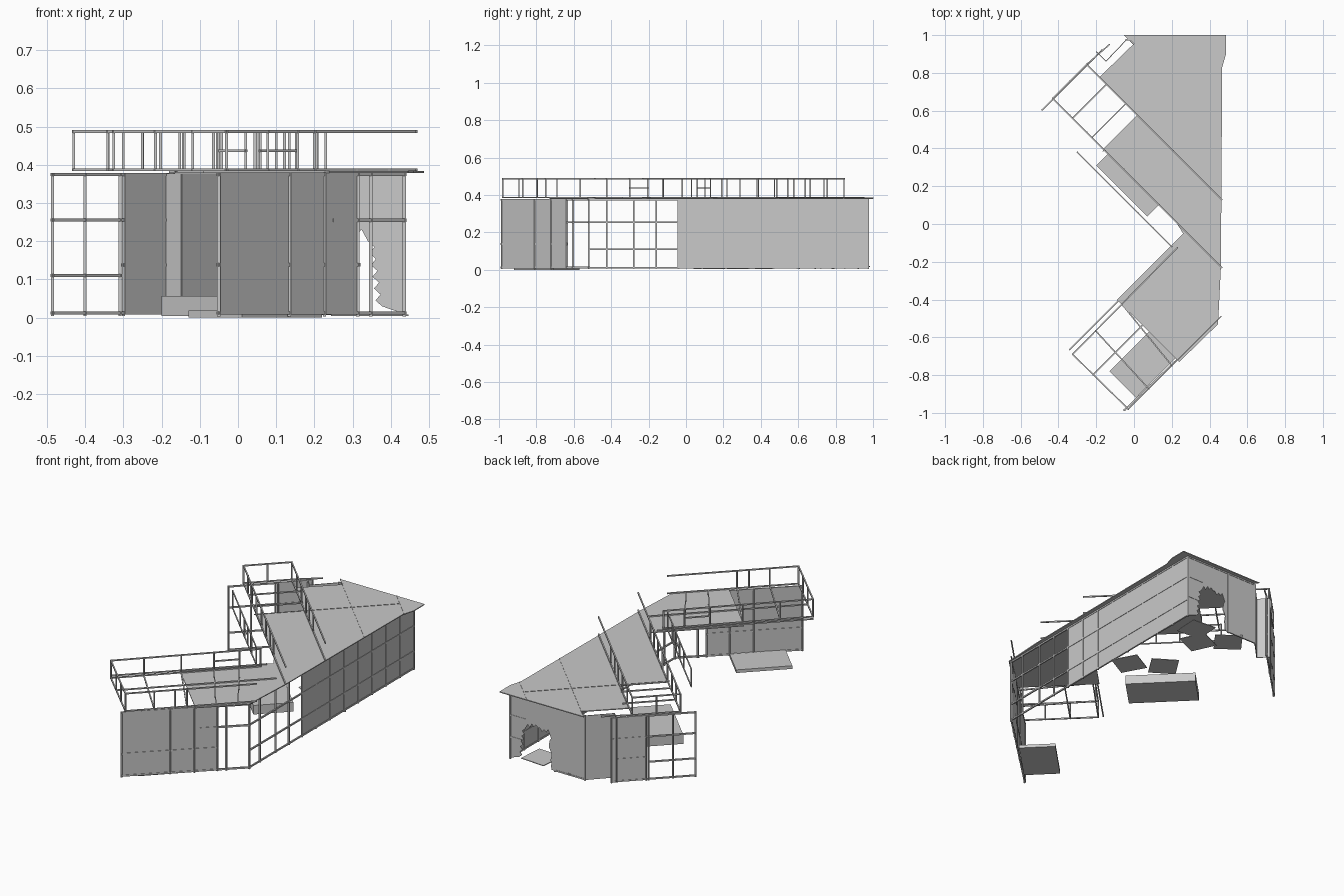
import bpy, bmesh, random
from mathutils import Vector, Matrix

random.seed(4)
if "Cube" in bpy.data.objects:
    bpy.data.objects.remove(bpy.data.objects["Cube"])

GREY = bpy.data.materials.new("light grey")
GREY.use_nodes = True
GREY.diffuse_color = (0.585, 0.585, 0.585, 1)
GREY.node_tree.nodes["Principled BSDF"].inputs["Base Color"].default_value = GREY.diffuse_color


def finish(name, bm):
    bmesh.ops.recalc_face_normals(bm, faces=bm.faces)
    me = bpy.data.meshes.new(name)
    bm.to_mesh(me)
    bm.free()
    me.materials.append(GREY)
    ob = bpy.data.objects.new(name, me)
    bpy.context.collection.objects.link(ob)


def extruded(name, pts, offset):
    """Flat outline pushed along an offset into a slab."""
    bm = bmesh.new()
    face = bm.faces.new([bm.verts.new(p) for p in pts])
    top = bmesh.ops.extrude_face_region(bm, geom=[face])["geom"]
    verts = [v for v in top if isinstance(v, bmesh.types.BMVert)]
    bmesh.ops.translate(bm, verts=verts, vec=offset)
    finish(name, bm)


def slab(name, outline, z0, z1):
    extruded(name, [(x, y, z0) for x, y in outline], (0, 0, z1 - z0))


def wall(name, a, b, z0=0.008, z1=0.377, thick=0.004):
    d = Vector((b[0] - a[0], b[1] - a[1], 0)).normalized()
    side = Vector((-d.y, d.x, 0)) * thick
    pts = [Vector((x, y, z)) - side / 2 for x, y, z in
           ((*a, z0), (*b, z0), (*b, z1), (*a, z1))]
    extruded(name, pts, side)


def bars(name, segments, w=0.007):
    """Square bars between pairs of points, joined in one object."""
    bm = bmesh.new()
    for a, b in segments:
        a, b = Vector(a), Vector(b)
        d = b - a
        rot = d.to_track_quat("Z", "Y").to_matrix().to_4x4()
        m = Matrix.Translation((a + b) / 2) @ rot @ Matrix.Diagonal((w, w, d.length + w, 1))
        bmesh.ops.create_cube(bm, size=1, matrix=m)
    finish(name, bm)


def at(a, b, t):
    return (a[0] + (b[0] - a[0]) * t, a[1] + (b[1] - a[1]) * t)


def grid(a, b, posts, rails, z0=0.008, z1=0.375):
    """Posts at fractions along a line, rails given as (height, from, to)."""
    seg = [((*at(a, b, t), z0), (*at(a, b, t), z1)) for t in posts]
    seg += [((*at(a, b, s), z), (*at(a, b, e), z)) for z, s, e in rails]
    return seg


FULL = [(0.012, 0, 1), (0.375, 0, 1)]

# Front diagonal wall with an open doorway at its end
sw, se = (-0.05, -0.985), (0.435, -0.52)
wall("front_wall", sw, at(sw, se, 0.75))
bars("front_wall_frame", grid(sw, se, (0, 0.38, 0.57, 0.75, 0.82, 1),
     FULL + [(0.138, 0, 0.75), (0.255, 0.62, 1)]), 0.009)

# Long side: open window grid, then solid wall
side_a, side_b = (0.435, -0.04), (0.435, 0.975)
bars("side_window_frame", grid(se, side_a, (0, 0.2, 0.5, 0.75, 1),
     FULL + [(0.11, 0, 1), (0.255, 0, 1)]), 0.008)
wall("side_wall", side_a, side_b)
bars("side_wall_frame", grid(side_a, side_b, [k / 8 for k in range(9)],
     FULL + [(0.255, 0, 1), (0.11, 0, 1)]), 0.009)

# Back wall with a jagged broken opening down to the floor
outline = [(0.435, 0.01), (0.435, 0.377), (-0.04, 0.377), (-0.04, 0.01), (0.17, 0.01)]
for i in range(1, 11):
    outline.append((0.17 + random.uniform(0, 0.02), 0.01 + 0.018 * i))
for i in range(1, 12):
    outline.append((0.18 + 0.013 * i, 0.22 + (i % 2) * 0.015 + random.uniform(-0.01, 0.01)))
for i in range(12):
    outline.append((0.34 + 0.002 * i + (i % 2) * 0.015, 0.2 - 0.0155 * i))
extruded("broken_back_wall", [(x, 0.973, z) for x, z in outline], (0, 0.004, 0))
back_a, back_b = (-0.04, 0.975), (0.435, 0.975)
bars("back_wall_frame", grid(back_a, back_b, (0, 0.4, 1),
     [(0.375, 0, 1), (0.012, 0, 0.4), (0.255, 0.8, 1), (0.13, 0.85, 1)]), 0.008)

# Stepped rear corner
wall("corner_wall", (-0.04, 0.975), (-0.148, 0.862))
wall("corner_return", (-0.148, 0.862), (-0.2, 0.912))
nw, ne = (-0.485, 0.605), (-0.17, 0.92)
wall("rear_panel", at(nw, ne, 0.58), ne)
bars("rear_window_frame", grid(nw, ne, (0, 0.27, 0.56, 0.59, 1),
     FULL + [(0.11, 0, 0.56), (0.255, 0, 1), (0.138, 0.59, 1)]), 0.008)

# Flat roofs
slab("main_roof", [(0.487, 1), (-0.05, 1), (0, 0.955), (-0.18, 0.78), (0.02, 0.58),
     (-0.165, 0.395), (0.225, 0.005), (0.46, -0.23), (0.467, 0.83), (0.487, 0.9)],
     0.379, 0.384)
slab("wing_roof", [(0.225, 0.005), (0.26, -0.05), (-0.09, -0.4), (0.24, -0.73),
     (0.445, -0.53), (0.46, -0.23)], 0.379, 0.384)

# Roof seams running diagonally
bars("roof_seams", [((-0.05, 1, 0.384), (0.465, 0.485, 0.384)),
                    ((0.31, 1, 0.384), (0.467, 0.843, 0.384)),
                    ((0.375, 0.925, 0.384), (-0.165, 0.385, 0.384))], 0.004)

# Rear balcony deck and railings
deck, rail = 0.387, 0.487
o, i, p, q = (-0.43, 0.665), (-0.25, 0.845), (0.465, -0.23), (0.465, 0.13)
bars("rear_balcony_beams",
     [((*a, z), (*b, z)) for z in (deck, rail) for a, b in ((o, p), (i, q), (o, i))]
     + [((-0.32, 0.565, deck), (-0.13, 0.755, deck)),
        ((-0.22, 0.46, deck), (-0.04, 0.64, deck)),
        ((*i, deck), (-0.13, 0.95, deck))])
bars("rear_balcony_posts",
     grid(o, p, (0, 0.1, 0.2, 0.31, 0.42, 0.53, 0.63, 0.71), [], deck, rail)
     + grid(i, q, (0, 0.15, 0.29, 0.42, 0.52, 0.64), [], deck, rail)
     + grid(o, i, (0.5,), [], deck, rail))
bars("notch_railing", grid((-0.3, 0.38), (0.2, -0.12), (0, 0.32, 0.5, 0.64, 0.8, 1),
     [(deck, 0, 1), (rail, 0, 1), (0.437, 0.5, 0.64)], deck, rail), 0.006)

# Front balcony deck and railings
w, s, n, e = (-0.325, -0.69), (-0.03, -0.98), (0.23, -0.125), (0.46, -0.49)
cross = [0, 0.22, 0.47, 0.69, 0.86]
bars("front_balcony_beams",
     [((*at(w, n, t), deck), (*at(s, e, t), deck)) for t in cross]
     + [((*a, z), (*b, z)) for z in (deck, rail) for a, b in ((w, n), (s, e), (w, s))]
     + [((*at(w, s, 0.37), deck), (0.38, -0.2, deck)),
        ((-0.34, -0.665, deck), (0.24, -0.085, deck))])
bars("front_balcony_posts",
     grid(w, n, cross + [1], [(0.437, 0.69, 0.86)], deck, rail)
     + grid(s, e, (0, 0.22, 0.38, 0.47), [], deck, rail)
     + grid(w, s, (0.37, 0.7), [], deck, rail))

# Low platform and front floor plate
slab("low_platform", [(-0.2, 0.31), (0.07, 0.04), (0.22, 0.19), (-0.05, 0.46)], 0.004, 0.056)
slab("front_floor_plate", [(-0.13, -0.78), (0.01, -0.92), (0.22, -0.71), (0.08, -0.57)],
     0, 0.018)

# Loose plates lying on the floor near the broken wall
for k, (x, y) in enumerate([(0.345, 0.37), (0.18, 0.465), (0.3, 0.885), (0.2, 0.78), (0.07, 0.88)]):
    turn = Matrix.Rotation(0.5 + 0.5 * k, 2)
    corners = [turn @ Vector(c) * 0.075 for c in ((-1, -1), (1, -1), (1, 1), (-1, 1))]
    slab("loose_plate_%d" % (k + 1), [(x + c.x, y + c.y) for c in corners],
         0.004 + 0.003 * k, 0.008 + 0.003 * k)
